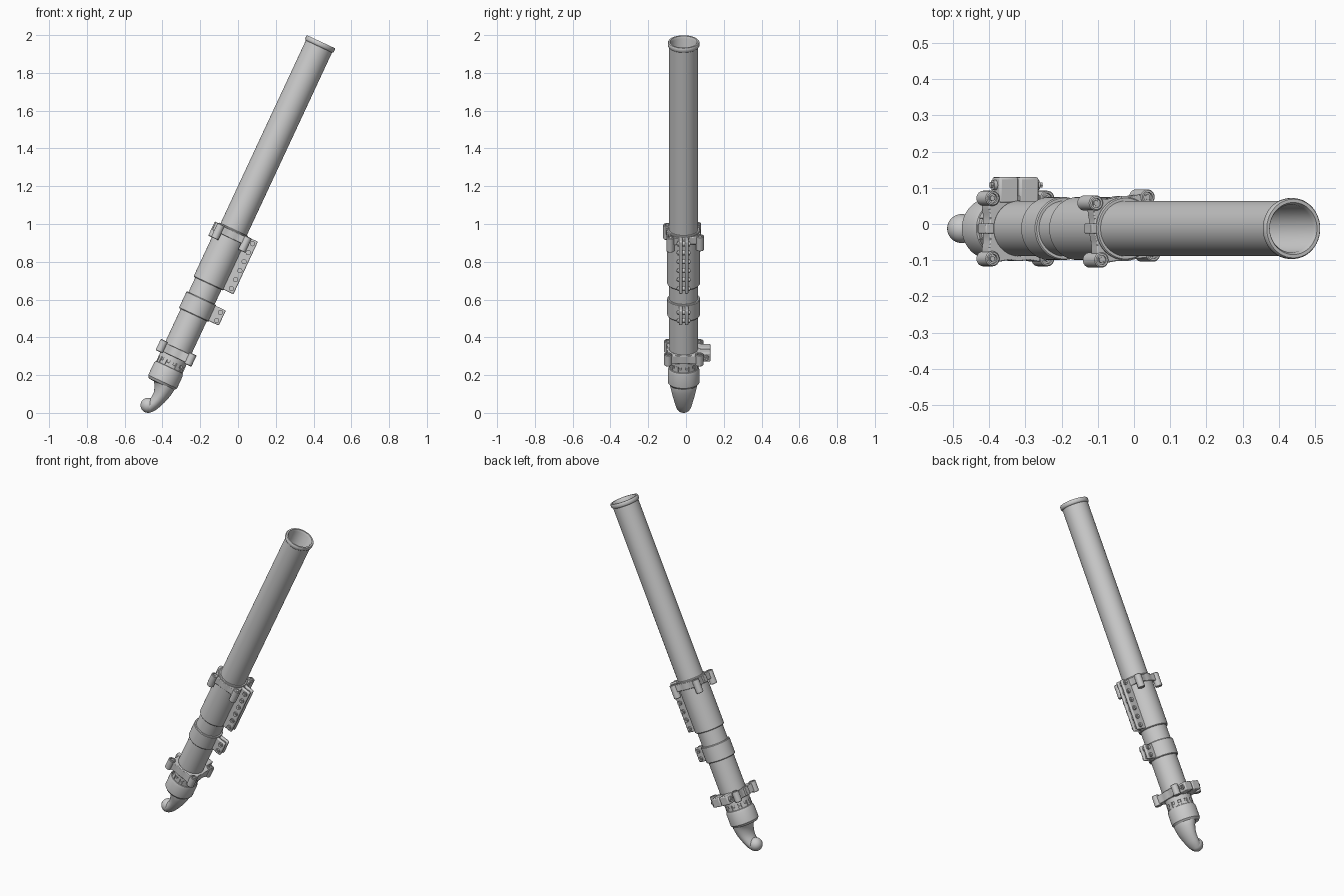
import bpy, bmesh
from math import sin, cos, pi, radians
from mathutils import Matrix, Vector

if "Cube" in bpy.data.objects:
    bpy.data.objects.remove(bpy.data.objects["Cube"])

# Everything is built upright along local z, then leaned 25 degrees onto its foot
LEAN = Matrix.Translation((-0.476, -0.0125, 0)) @ Matrix.Rotation(radians(25), 4, 'Y')


def finish(name, bm, bevel=0.0):
    bmesh.ops.recalc_face_normals(bm, faces=bm.faces)
    me = bpy.data.meshes.new(name)
    bm.to_mesh(me)
    bm.free()
    ob = bpy.data.objects.new(name, me)
    bpy.context.collection.objects.link(ob)
    ob.matrix_world = LEAN
    if bevel:
        m = ob.modifiers.new("bevel", 'BEVEL')
        m.width, m.segments, m.limit_method = bevel, 2, 'ANGLE'
    bpy.ops.object.select_all(action='DESELECT')
    ob.select_set(True)
    bpy.context.view_layer.objects.active = ob
    bpy.ops.object.shade_smooth_by_angle(angle=radians(35))
    return ob


def skin(bm, rings, wrap=False, cap=False):
    vs = [[bm.verts.new(p) for p in r] for r in rings]
    n = len(vs[0])
    pairs = list(zip(vs, vs[1:])) + ([(vs[-1], vs[0])] if wrap else [])
    for a, b in pairs:
        for i in range(n):
            j = (i + 1) % n
            bm.faces.new((a[i], a[j], b[j], b[i]))
    if cap:
        bm.faces.new(vs[0])
        bm.faces.new(vs[-1])


def lathe(name, prof, wrap=True, seg=64, bulge=None, bevel=0.0):
    bm = bmesh.new()
    rings = []
    for r, z in prof:
        ring = []
        for i in range(seg):
            a = 2 * pi * i / seg
            k = r + (bulge(a) if bulge and r > 0.08 else 0)
            ring.append((k * cos(a), k * sin(a), z))
        rings.append(ring)
    skin(bm, rings, wrap, not wrap)
    return finish(name, bm, bevel)


def cyl(bm, p, q, r, seg=20):
    p, q = Vector(p), Vector(q)
    m = Matrix.Translation((p + q) / 2) @ (q - p).to_track_quat('Z', 'Y').to_matrix().to_4x4()
    bmesh.ops.create_cone(bm, cap_ends=True, segments=seg, radius1=r, radius2=r,
                          depth=(q - p).length, matrix=m)


def box(bm, lo, hi):
    lo, hi = Vector(lo), Vector(hi)
    bmesh.ops.create_cube(bm, size=1, matrix=Matrix.Translation((lo + hi) / 2) @ Matrix.Diagonal((*(hi - lo), 1)))


# Hollow barrel with muzzle lip
lathe("barrel", [(0.066, 0.35), (0.066, 2.155), (0.072, 2.1676), (0.081, 2.1676), (0.084, 2.163),
                 (0.084, 2.148), (0.081, 2.143), (0.0765, 2.14), (0.0765, 0.30), (0.07, 0.30)])

# Breech collar with chamfers and a notched groove above it
lathe("breech_collar", [(0.055, 0.165), (0.074, 0.168), (0.084, 0.182), (0.084, 0.25), (0.079, 0.266),
                        (0.074, 0.268), (0.074, 0.285), (0.07, 0.287), (0.07, 0.35)], wrap=False)
bm = bmesh.new()
for i in range(12):
    a = 2 * pi * i / 12
    m = Matrix.Rotation(a, 4, 'Z') @ Matrix.Translation((0.073, 0, 0.285)) @ Matrix.Diagonal((0.008, 0.022, 0.032, 1))
    bmesh.ops.create_cube(bm, size=1, matrix=m)
finish("groove_teeth", bm)

# Breech neck: stacked ellipses (left, right, half width, height) running off-axis to the ball
neck = [(-0.07, 0.075, 0.074, 0.18), (-0.045, 0.075, 0.072, 0.168), (-0.028, 0.071, 0.066, 0.142),
        (-0.019, 0.064, 0.059, 0.112), (-0.019, 0.055, 0.052, 0.085), (-0.027, 0.043, 0.045, 0.055),
        (-0.035, 0.03, 0.039, 0.03), (-0.03, 0.016, 0.028, 0.012)]
bm = bmesh.new()
skin(bm, [[((l + r) / 2 + (r - l) / 2 * cos(2 * pi * i / 40), w * sin(2 * pi * i / 40), z)
           for i in range(40)] for l, r, w, z in neck], cap=True)
finish("breech_neck", bm)
bm = bmesh.new()
bmesh.ops.create_uvsphere(bm, u_segments=32, v_segments=20, radius=0.04,
                          matrix=Matrix.Translation((-0.017, 0, 0.0363)))
finish("ball_foot", bm)


# Split clamps: sleeve, paired ears and a row of cross bolts
def split_clamp(name, z0, z1, bolts, r=0.087):
    lathe(name + "_sleeve", [(0.075, z0), (r - 0.003, z0), (r, z0 + 0.004), (r, z1 - 0.004), (r - 0.003, z1), (0.075, z1)])
    ears = bmesh.new()
    for s in (-1, 1):
        y = sorted((s * 0.006, s * 0.025))
        box(ears, (0.07, y[0], z0 + 0.005), (0.144, y[1], z1 - 0.005))
    finish(name + "_ears", ears, 0.006)
    bm = bmesh.new()
    for z in bolts:
        cyl(bm, (0.122, -0.033, z), (0.122, 0.033, z), 0.0135, 16)
        cyl(bm, (0.122, -0.037, z), (0.122, 0.037, z), 0.007, 6)
    finish(name + "_bolts", bm)


split_clamp("upper_clamp", 0.755, 1.072, [0.783 + 0.0524 * i for i in range(6)])
split_clamp("middle_clamp", 0.572, 0.67, [0.597, 0.644])


# Four-cornered flanges with bosses and recessed sockets
def flange(name, z0, z1, b0, b1, turn, reach):
    lathe(name, [(0.075, z0), (0.09, z0), (0.09, z1), (0.075, z1)], seg=96,
          bulge=lambda a: (reach - 0.088) * abs(sin(2 * (a - turn))) ** 5, bevel=0.003)
    bm = bmesh.new()
    for k in range(4):
        a = turn + pi / 4 + k * pi / 2
        c = Vector((reach * cos(a), reach * sin(a), 0))
        rings = [[(c.x + r * cos(t * pi / 12), c.y + r * sin(t * pi / 12), z) for t in range(24)]
                 for r, z in ((0.018, b0), (0.021, b0 + 0.003), (0.021, b1 - 0.003), (0.018, b1),
                              (0.013, b1), (0.013, b1 - 0.008))]
        skin(bm, rings, cap=True)
        cyl(bm, (c.x, c.y, b1 - 0.01), (c.x, c.y, b1 - 0.002), 0.008, 6)
    finish(name + "_bosses", bm)
    # rear key block on the upper side
    bm = bmesh.new()
    box(bm, (-0.103, -0.014, z0), (-0.078, 0.014, z1 + 0.004))
    finish(name + "_key", bm, 0.003)


flange("upper_flange", 1.022, 1.064, 0.985, 1.068, radians(6), 0.112)
flange("lower_flange", 0.326, 0.375, 0.318, 0.384, 0, 0.118)

# Side lock on the lower flange: split block with a through bolt
bm = bmesh.new()
box(bm, (-0.06, 0.07, 0.325), (-0.002, 0.142, 0.378))
box(bm, (0.002, 0.07, 0.325), (0.06, 0.142, 0.378))
finish("side_lock", bm, 0.006)
bm = bmesh.new()
cyl(bm, (-0.07, 0.12, 0.351), (0.07, 0.12, 0.351), 0.014)
cyl(bm, (-0.076, 0.12, 0.351), (0.08, 0.12, 0.351), 0.008, 6)
finish("side_lock_bolt", bm)
